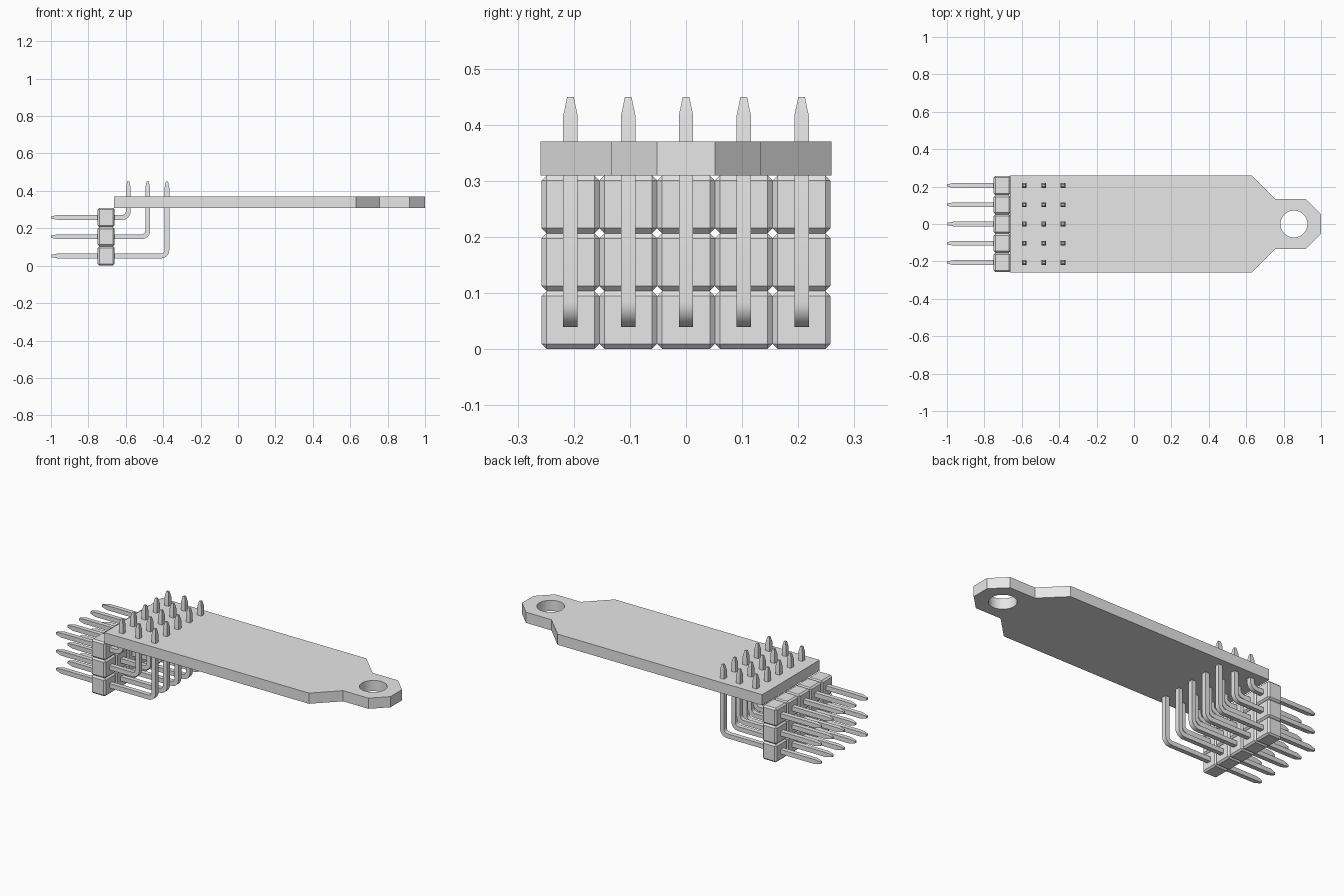
import bpy, bmesh, math
from mathutils import Vector

if "Cube" in bpy.data.objects:
    bpy.data.objects.remove(bpy.data.objects["Cube"])

PITCH = 0.103
ROWS_Z = [0.052, 0.155, 0.258]            # pin heights, bottom to top
RISE_X = [-0.38, -0.483, -0.587]          # where each row turns upward
COLS_Y = [(i - 2) * PITCH for i in range(5)]

grey = bpy.data.materials.new("plain_grey")
grey.diffuse_color = (0.8, 0.8, 0.8, 1)
grey.use_nodes = True
grey.node_tree.nodes["Principled BSDF"].inputs["Base Color"].default_value = grey.diffuse_color


def finish(name, bm):
    bmesh.ops.recalc_face_normals(bm, faces=bm.faces)
    me = bpy.data.meshes.new(name)
    bm.to_mesh(me)
    bm.free()
    me.materials.append(grey)
    ob = bpy.data.objects.new(name, me)
    bpy.context.collection.objects.link(ob)
    return ob


# circuit board: outline and round hole as a filled 2D curve
half = [(1.0, 0.052), (0.918, 0.133), (0.757, 0.133), (0.63, 0.259), (-0.663, 0.259)]
outline = half + [(x, -y) for x, y in reversed(half)]
hole = [(0.855 + 0.072 * math.cos(a), 0.072 * math.sin(a))
        for a in (2 * math.pi * i / 48 for i in range(48))]
cu = bpy.data.curves.new("board", 'CURVE')
cu.dimensions = '2D'
cu.fill_mode = 'BOTH'
cu.extrude = 0.0305
for pts in (outline, hole):
    sp = cu.splines.new('POLY')
    sp.points.add(len(pts) - 1)
    for p, (x, y) in zip(sp.points, pts):
        p.co = (x, y, 0, 1)
    sp.use_cyclic_u = True
    sp.use_smooth = False
tmp = bpy.data.objects.new("board_outline", cu)
bpy.context.collection.objects.link(tmp)
bpy.context.view_layer.update()
bm = bmesh.new()
bm.from_mesh(tmp.evaluated_get(bpy.context.evaluated_depsgraph_get()).to_mesh())
bpy.data.objects.remove(tmp)
bmesh.ops.remove_doubles(bm, verts=bm.verts, dist=1e-5)
bmesh.ops.translate(bm, verts=bm.verts, vec=(0, 0, 0.3395))
for f in bm.faces:
    f.smooth = False
finish("board", bm)

# header housing: one chamfered block per pin
bm = bmesh.new()
for z in ROWS_Z:
    for y in COLS_Y:
        verts = bmesh.ops.create_cube(bm, size=1)['verts']
        for v in verts:
            v.co = Vector((v.co.x * 0.09 - 0.705, v.co.y * PITCH + y, v.co.z * PITCH + z))
        edges = list({e for v in verts for e in v.link_edges})
        bmesh.ops.bevel(bm, geom=edges, offset=0.009, segments=1, affect='EDGES')
finish("header_housing", bm)


# right-angle pins: square section swept along an L path with pointed ends
def add_pin(bm, y, z, x, w=0.0128, tip=0.006, r=0.032, top=0.449):
    path = [(-1, z, 0, tip), (-0.965, z, 0, w)]
    for i in range(9):
        a = math.pi / 2 * i / 8
        path.append((x - r + r * math.sin(a), z + r - r * math.cos(a), a, w))
    path += [(x, top - 0.033, math.pi / 2, w), (x, top, math.pi / 2, tip)]
    rings = []
    for px, pz, a, h in path:
        nx, nz = -math.sin(a), math.cos(a)
        rings.append([bm.verts.new((px + nx * h * s, y + h * t, pz + nz * h * s))
                      for s, t in ((1, 1), (1, -1), (-1, -1), (-1, 1))])
    for k, (r0, r1) in enumerate(zip(rings, rings[1:])):
        for i in range(4):
            j = (i + 1) % 4
            f = bm.faces.new((r0[i], r0[j], r1[j], r1[i]))
            f.smooth = True
    bm.faces.new(rings[0])
    bm.faces.new(rings[-1])


for name, z, x in zip(("lower_pins", "middle_pins", "upper_pins"), ROWS_Z, RISE_X):
    bm = bmesh.new()
    for y in COLS_Y:
        add_pin(bm, y, z, x)
    ob = finish(name, bm)
    bpy.ops.object.select_all(action='DESELECT')
    ob.select_set(True)
    bpy.context.view_layer.objects.active = ob
    bpy.ops.object.shade_smooth_by_angle(angle=math.radians(14))
